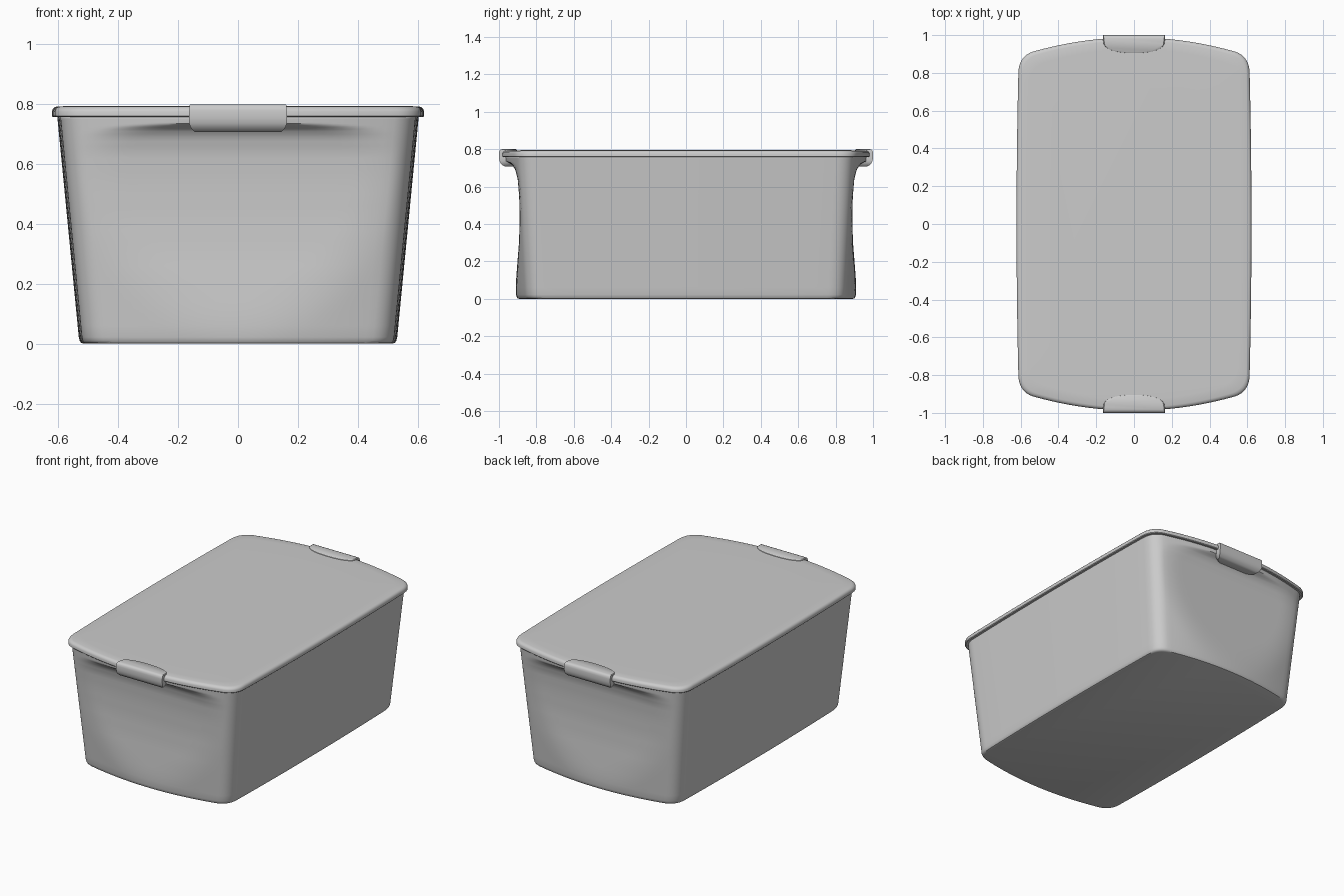
import bpy, bmesh, math

if "Cube" in bpy.data.objects:
    bpy.data.objects.remove(bpy.data.objects["Cube"])


def lerp(a, b, t):
    return a + (b - a) * t


def outline(W, Yc, Ym, r):
    """Rounded rectangle plan with bowed ends, counter-clockwise."""
    def side(y):
        return W - 0.012 * (y / Yc) ** 2

    def end(x):
        return Ym - (Ym - Yc) * (x / W) ** 2

    q = [(side((Yc - r) * i / 6), (Yc - r) * i / 6) for i in range(7)]
    a, c, b = q[-1], (side(Yc), Yc), (W - r, end(W - r))
    for i in range(1, 9):
        t = i / 9
        q.append(tuple((1 - t) ** 2 * a[k] + 2 * t * (1 - t) * c[k] + t * t * b[k] for k in (0, 1)))
    q += [(b[0] * (1 - i / 18), end(b[0] * (1 - i / 18))) for i in range(19)]
    half = q + [(-x, y) for x, y in q[-2::-1]]
    return half + [(x, -y) for x, y in half[-2:0:-1]]


def loft(name, rings, cap_start=True, cap_end=True, angle=35):
    bm = bmesh.new()
    loops = [[bm.verts.new(p) for p in ring] for ring in rings]
    n = len(loops[0])
    for lo, hi in zip(loops, loops[1:]):
        for i in range(n):
            j = (i + 1) % n
            bm.faces.new((lo[i], lo[j], hi[j], hi[i]))
    if cap_start:
        bm.faces.new(loops[0][::-1])
    if cap_end:
        bm.faces.new(loops[-1])
    bmesh.ops.recalc_face_normals(bm, faces=bm.faces)
    me = bpy.data.meshes.new(name)
    bm.to_mesh(me)
    bm.free()
    ob = bpy.data.objects.new(name, me)
    bpy.context.collection.objects.link(ob)
    bpy.ops.object.select_all(action='DESELECT')
    ob.select_set(True)
    bpy.context.view_layer.objects.active = ob
    bpy.ops.object.shade_smooth_by_angle(angle=math.radians(angle))
    return ob


# Tub: tapered walls, end walls scooped below the rim as finger recesses
SCOOP = [(0, .925), (.15, .905), (.3, .893), (.42, .889), (.55, .892), (.64, .90),
         (.69, .913), (.715, .928), (.728, .95), (.738, .985), (.77, 1.1)]


def scoop(z):
    for (z0, y0), (z1, y1) in zip(SCOOP, SCOOP[1:]):
        if z <= z1:
            return lerp(y0, y1, (z - z0) / (z1 - z0))


def smooth_min(a, b, k=0.02):
    h = max(k - abs(a - b), 0) / k
    return min(a, b) - h * h * k / 4


def tub_ring(z, inset=0.0):
    t = z / 0.77
    pts = outline(lerp(.53, .605, t) - inset, lerp(.835, .875, t) - inset,
                  lerp(.907, .972, t) - inset, .08)
    return [(x, math.copysign(smooth_min(abs(y), scoop(z)), y), z) for x, y in pts]


rings = [tub_ring(0, .014), tub_ring(.003, .006), tub_ring(.010, .002), tub_ring(.022)]
rings += [tub_ring(.06 + .04 * i) for i in range(15)]
rings += [tub_ring(z) for z in (.64, .66, .675, .69, .70, .71, .717, .724, .73, .735, .74, .75, .77)]
tub = loft("tub", rings, cap_end=False)
wall = tub.modifiers.new("wall", 'SOLIDIFY')
wall.thickness = 0.012
wall.offset = -1

# Lid: overhanging rounded rim with a nearly flat top
LID = [(.03, .766), (.022, .758), (.004, .757), (0, .761), (0, .776), (.003, .784),
       (.009, .790), (.018, .793), (.06, .794), (.2, .795)]
loft("lid", [[(x, y, z) for x, y in outline(.622 - d, .886 - d, .988 - d, .085)] for d, z in LID])


# Latches: half-moon clips wrapping the rim at each end
def latch_ring(z, front, half, back):
    pts = [(half, front), (half, .968)]
    for i in range(1, 16):
        a = math.pi * i / 16
        c, s = math.cos(a), math.sin(a)
        pts.append((math.copysign(abs(c) ** .85, c) * half, .968 - (.968 - back) * s ** .85))
    pts += [(-half, .968), (-half, front)]
    return [(x, y, z) for x, y in pts]


LATCH = [(.708, .970, .145, .912), (.714, .980, .152, .908), (.724, .990, .159, .906),
         (.736, .997, .163, .905), (.755, 1.0, .163, .905), (.778, 1.0, .163, .904),
         (.790, .998, .163, .904), (.797, .992, .162, .905), (.800, .982, .158, .91)]
for name, sign in (("back_latch", 1), ("front_latch", -1)):
    loft(name, [[(x * sign, y * sign, z) for x, y, z in latch_ring(*r)] for r in LATCH])
